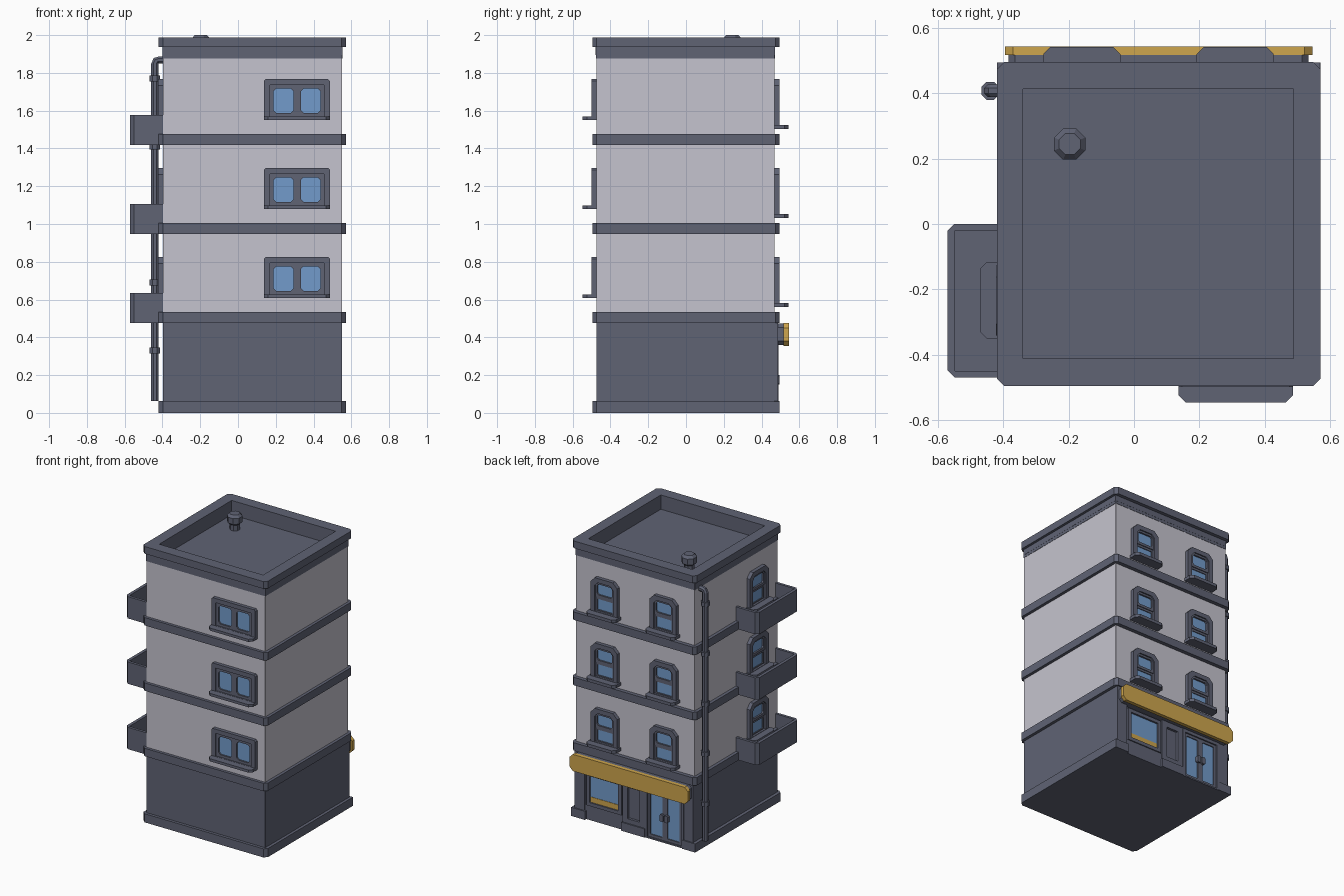
import bpy, bmesh, math
from mathutils import Vector

if "Cube" in bpy.data.objects:
    bpy.data.objects.remove(bpy.data.objects["Cube"])


def mat(name, rgb):
    m = bpy.data.materials.new(name)
    m.diffuse_color = (*rgb, 1)
    m.use_nodes = True
    m.node_tree.nodes["Principled BSDF"].inputs["Base Color"].default_value = m.diffuse_color
    return m


DARK = mat("slate trim", (0.115, 0.125, 0.175))
WALL = mat("pale wall", (0.56, 0.55, 0.62))
GLASS = mat("blue glass", (0.17, 0.33, 0.60))
GOLD = mat("gold sign", (0.62, 0.38, 0.075))

# Local (u, v, depth) to world, for each wall and for plan shapes
PLACE = {
    "plan": lambda u, v, d: (u, v, d),
    "back": lambda u, v, d: (u, 0.468 + d, v),
    "front": lambda u, v, d: (u, -0.475 - d, v),
    "left": lambda u, v, d: (-0.397 - d, u, v),
}


def rect(u0, u1, v0, v1, top=0.0, bottom=None):
    """Eight-point rectangle with cut corners."""
    t = max(top, 0.0005)
    b = t if bottom is None else max(bottom, 0.0005)
    return [(u0 + b, v0), (u1 - b, v0), (u1, v0 + b), (u1, v1 - t),
            (u1 - t, v1), (u0 + t, v1), (u0, v1 - t), (u0, v0 + b)]


def finish(name, bm, material):
    bmesh.ops.recalc_face_normals(bm, faces=bm.faces)
    me = bpy.data.meshes.new(name)
    bm.to_mesh(me)
    bm.free()
    me.materials.append(material)
    ob = bpy.data.objects.new(name, me)
    bpy.context.collection.objects.link(ob)
    return ob


def slab(name, side, pts, d0, d1, material):
    bm = bmesh.new()
    lo, hi = [[bm.verts.new(PLACE[side](u, v, d)) for u, v in pts] for d in (d0, d1)]
    bm.faces.new(lo)
    bm.faces.new(hi)
    n = len(pts)
    for i in range(n):
        j = (i + 1) % n
        bm.faces.new((lo[i], lo[j], hi[j], hi[i]))
    return finish(name, bm, material)


def ring(name, side, outer, inner, d0, d1, material):
    bm = bmesh.new()
    loops = [[bm.verts.new(PLACE[side](u, v, d)) for u, v in pts]
             for pts, d in ((outer, d0), (outer, d1), (inner, d1), (inner, d0))]
    n = len(outer)
    for k in range(4):
        a, b = loops[k], loops[(k + 1) % 4]
        for i in range(n):
            j = (i + 1) % n
            bm.faces.new((a[i], a[j], b[j], b[i]))
    return finish(name, bm, material)


def tube(name, path, sides=8):
    """Stack of (centre, radius, axis) rings joined into a faceted tube."""
    bm = bmesh.new()
    loops = []
    for c, r, axis in path:
        q = Vector((0, 0, 1)).rotation_difference(Vector(axis))
        loops.append([bm.verts.new(Vector(c) + q @ Vector(
            (r * math.cos((i + .5) * math.tau / sides), r * math.sin((i + .5) * math.tau / sides), 0)))
            for i in range(sides)])
    for a, b in zip(loops, loops[1:]):
        for i in range(sides):
            j = (i + 1) % sides
            bm.faces.new((a[i], a[j], b[j], b[i]))
    bm.faces.new(loops[0])
    bm.faces.new(loops[-1])
    return finish(name, bm, DARK)


def pane(name, side, u0, u1, v0, v1, border, depth, cut=0.008):
    ring(name + "_sash", side, rect(u0, u1, v0, v1),
         rect(u0 + border, u1 - border, v0 + border, v1 - border, cut), 0, depth, DARK)
    slab(name + "_glass", side, rect(u0 + border / 2, u1 - border / 2, v0 + border / 2, v1 - border / 2),
         0, 0.005, GLASS)


def sill(name, side, u0, u1, z0, z1, depth):
    bm_pts = [(u0, 0), (u0, depth - .022), (u0 + .022, depth), (u1 - .022, depth), (u1, depth - .022), (u1, 0)]
    PLACE["sill"] = lambda u, v, d: PLACE[side](u, d, v)
    PLACE["sill"] = (lambda f: lambda u, v, d: f(u, d, v))(PLACE[side])
    slab(name, "sill", bm_pts, z0, z1, DARK)


def sash_window(name, side, c, dz):
    """Tall window with cut top corners and two stacked panes."""
    ring(name + "_frame", side, rect(c - .107, c + .107, .575 + dz, .825 + dz, .035, 0),
         rect(c - .073, c + .073, .585 + dz, .793 + dz, .024, 0), 0, .026, DARK)
    pane(name + "_upper", side, c - .078, c + .078, .685 + dz, .797 + dz, .018, .017, .012)
    pane(name + "_lower", side, c - .078, c + .078, .575 + dz, .688 + dz, .018, .011, .003)
    sill(name + "_sill", side, c - .118, c + .118, .56 + dz, .582 + dz, .075)


BODY = rect(-.397, .55, -.475, .468)
BAND = rect(-.42, .571, -.496, .496, .022)
STEP = .471

# Main masses
slab("ground_floor", "plan", BODY, 0, .49, DARK)
slab("upper_walls", "plan", BODY, .49, 1.88, WALL)
slab("plinth", "plan", rect(-.42, .571, -.496, .47, .003, .022), 0, .062, DARK)

# Floor bands, balconies and upper windows
for f in range(3):
    dz = f * STEP
    slab(f"floor_band_{f}", "plan", BAND, .477 + dz, .534 + dz, DARK)
    ring(f"balcony_wall_{f}", "plan", rect(-.572, -.37, -.47, 0, .022),
         rect(-.55, -.39, -.45, -.02, .002), .477 + dz, .634 + dz, DARK)
    slab(f"balcony_floor_{f}", "plan", rect(-.56, -.39, -.46, -.01), .479 + dz, .51 + dz, DARK)
    sash_window(f"back_window_a_{f}", "back", -.16, dz)
    sash_window(f"back_window_b_{f}", "back", .31, dz)
    sash_window(f"left_window_{f}", "left", -.234, dz)
    # Wide front window with two side-by-side panes
    n = f"front_window_{f}"
    ring(n + "_frame", "front", rect(.137, .487, .615 + dz, .825 + dz, .01, 0),
         rect(.17, .455, .628 + dz, .794 + dz), 0, .025, DARK)
    pane(n + "_left", "front", .168, .3145, .625 + dz, .797 + dz, .021, .016, .014)
    pane(n + "_right", "front", .3125, .457, .625 + dz, .797 + dz, .021, .016, .014)
    sill(n + "_sill", "front", .137, .487, .608 + dz, .627 + dz, .072)

# Roof with parapet
slab("roof_floor", "plan", rect(-.39, .54, -.47, .46), 1.87, 1.885, DARK)
ROOF_IN = rect(-.34, .489, -.412, .413)
ring("parapet", "plan", rect(-.399, .552, -.477, .47), ROOF_IN, 1.875, 1.94, DARK)
for loc in ("parapet_trim",):
    ring(loc, "plan", rect(-.4, .553, -.478, .471), rect(-.34, .489, -.412, .413), 1.895, 1.937, DARK)
ring("cornice", "plan", BAND, ROOF_IN, 1.936, 1.988, DARK)

# Roof vent
Z = (0, 0, 1)
tube("roof_vent", [((-.197, .245, z), r, Z) for z, r in
                   ((1.88, .034), (1.925, .034), (1.94, .052), (1.982, .052), (2.0, .035))])

# Drainpipe with collars and a bend into the wall
PX, PY = -.44, .408
tube("drainpipe", [((PX, PY, .062), .021, Z), ((PX, PY, 1.85), .021, Z),
                   ((PX + .008, PY, 1.865), .021, (1, 0, 1)),
                   ((PX + .022, PY, 1.868), .021, (1, 0, 0)), ((-.39, PY, 1.868), .021, (1, 0, 0))])
for i in range(5):
    z = .33 + i * .36
    tube(f"pipe_collar_{i}", [((PX, PY, z - .015), .03, Z), ((PX, PY, z + .015), .03, Z)])

# Shopfront: corner piers and centre panel, each on a foot
for n, a, b in (("pier_right", .47, .55), ("pier_left", -.397, -.325)):
    slab(n, "back", rect(a, b, 0, .48), 0, .018, DARK)
ring("centre_panel", "back", rect(-.01, .165, 0, .36), rect(.03, .125, .095, .32), 0, .018, DARK)
for n, a, b in (("foot_right", .46, .571), ("foot_left", -.42, -.315), ("foot_centre", -.015, .17)):
    slab(n, "back", rect(a, b, 0, .062), -.01, .027, DARK)

# Shop window with gold strip, double door with handles
pane("shop_window", "back", .175, .455, .105, .345, .025, .018, .002)
slab("window_strip", "back", rect(.198, .432, .128, .168), 0, .008, GOLD)
slab("shop_stall", "back", rect(.165, .47, 0, .105), 0, .01, DARK)
ring("door_frame", "back", rect(-.325, -.01, 0, .36), rect(-.302, -.033, .01, .338), 0, .022, DARK)
for n, a, b in (("door_a", -.304, -.1675), ("door_b", -.1675, -.031)):
    pane(n, "back", a, b, .01, .34, .02, .012, .004)
for n, a, b in (("handle_a", -.2, -.171), ("handle_b", -.164, -.135)):
    slab(n, "back", rect(a, b, .15, .2, .006), 0, .027, DARK)

# Sign
slab("sign_backing", "back", rect(-.385, .535, .36, .473, .02), 0, .05, DARK)
slab("sign_board", "back", rect(-.395, .547, .355, .475, .025), .049, .076, GOLD)
